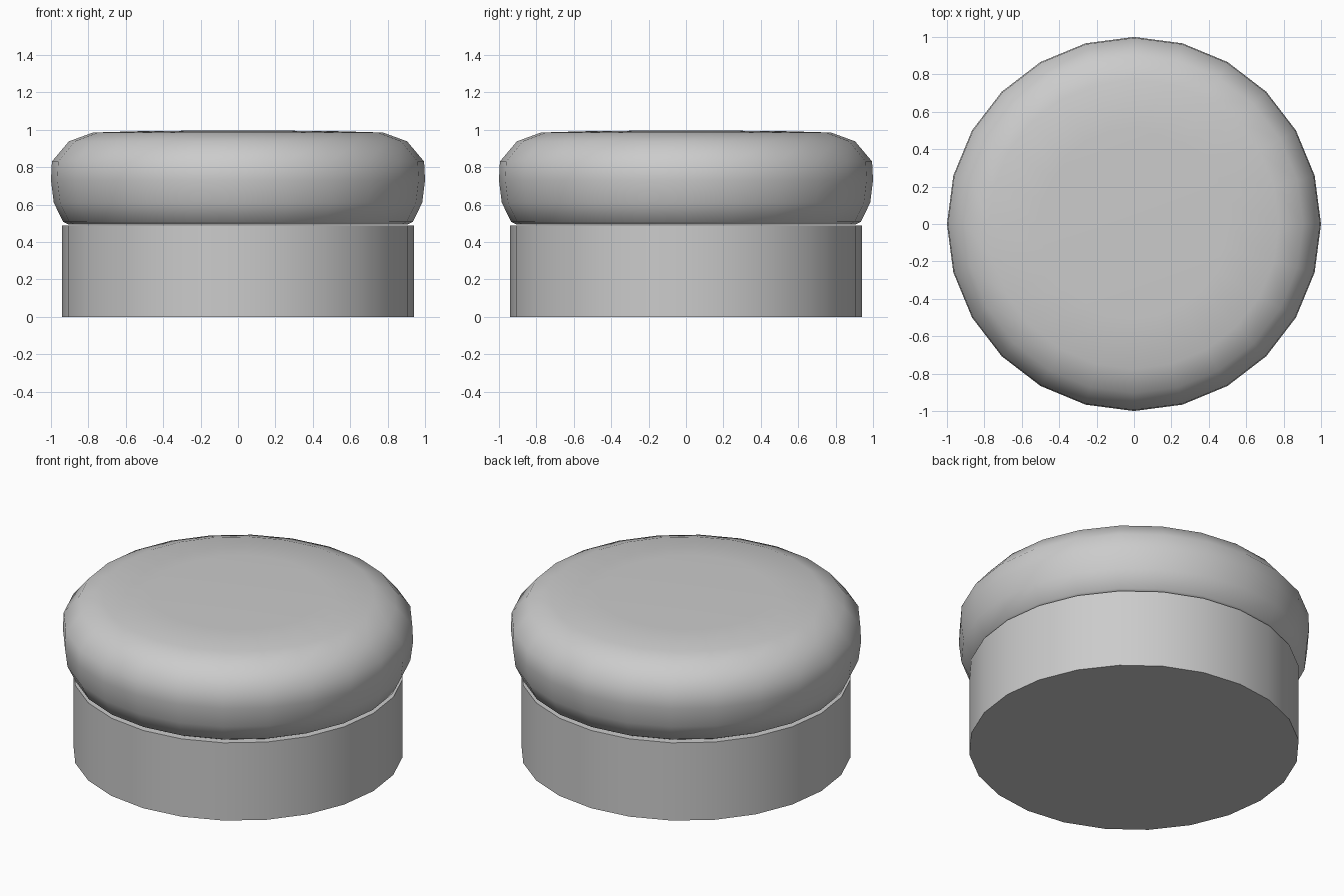
import bpy, bmesh, math

if "Cube" in bpy.data.objects:
    bpy.data.objects.remove(bpy.data.objects["Cube"])

SIDES = 24


def lathe(name, profile, angle):
    """Revolve (radius, z) points around z; radius 0 makes a pole."""
    bm = bmesh.new()
    rings = []
    for r, z in profile:
        n = SIDES if r > 0 else 1
        rings.append([bm.verts.new((r * math.cos(2 * math.pi * i / SIDES),
                                    r * math.sin(2 * math.pi * i / SIDES), z))
                      for i in range(n)])
    for a, b in zip(rings, rings[1:]):
        for i in range(SIDES):
            j = (i + 1) % SIDES
            if len(b) == 1:
                bm.faces.new((a[i], a[j], b[0]))
            else:
                bm.faces.new((a[i], a[j], b[j], b[i]))
    # flat discs close any open end
    bm.faces.new(rings[0][::-1])
    if len(rings[-1]) > 1:
        bm.faces.new(rings[-1])
    bmesh.ops.recalc_face_normals(bm, faces=bm.faces[:])
    mesh = bpy.data.meshes.new(name)
    bm.to_mesh(mesh)
    bm.free()
    ob = bpy.data.objects.new(name, mesh)
    bpy.context.collection.objects.link(ob)
    bpy.ops.object.select_all(action='DESELECT')
    ob.select_set(True)
    bpy.context.view_layer.objects.active = ob
    bpy.ops.object.shade_smooth_by_angle(angle=math.radians(angle))
    return ob


# straight drum underneath
lathe("base_drum", [(0.94, 0), (0.94, 0.488)], 30)

# soft rounded cushion on top, slightly domed
lathe("cushion_top", [(0.905, 0.492), (0.935, 0.508), (0.985, 0.61),
                      (1.0, 0.73), (0.995, 0.83), (0.904, 0.938),
                      (0.775, 0.985), (0.5, 0.993), (0, 0.997)], 60)
